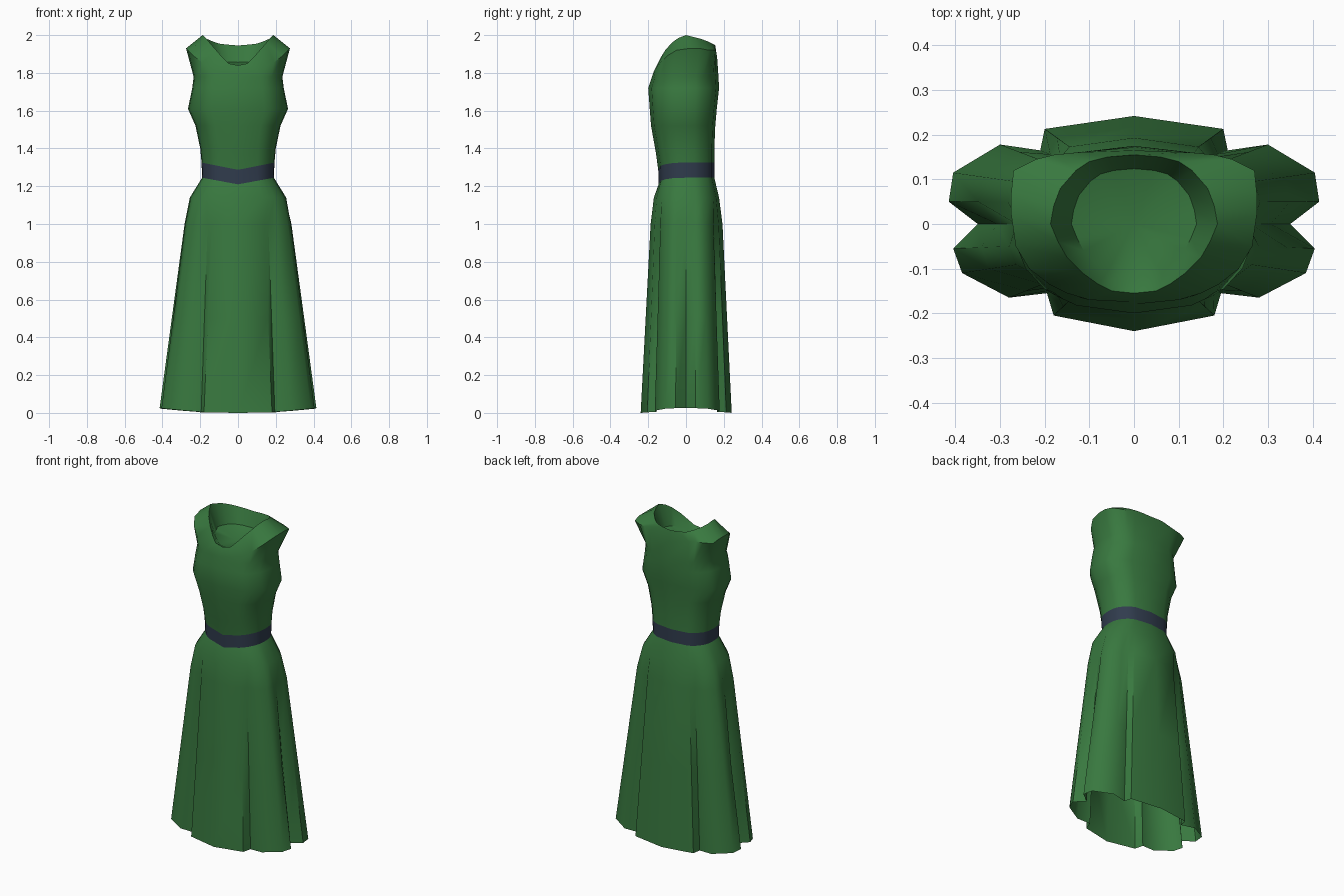
import bpy, bmesh, math

if "Cube" in bpy.data.objects:
    bpy.data.objects.remove(bpy.data.objects["Cube"])

def material(name, rgb):
    m = bpy.data.materials.new(name)
    m.diffuse_color = (*rgb, 1)
    m.use_nodes = True
    m.node_tree.nodes["Principled BSDF"].inputs["Base Color"].default_value = m.diffuse_color
    return m

green = material("green cloth", (0.04, 0.19, 0.05))
navy = material("navy belt", (0.03, 0.045, 0.075))

# Angles of the half ring, from front centre round the side to back centre
ANGLES = [-90, -63, -54, -45, -26, -13, 0, 13, 26, 45, 54, 63, 90]

def oval(z, w, f, b, dip=0.0, n=2.5):
    """Half of a rounded-box ring; the front centre sinks by dip."""
    pts = []
    for a in ANGLES:
        c, s = math.cos(math.radians(a)), math.sin(math.radians(a))
        x = w * max(c, 0) ** (2 / n) if abs(a) < 90 else 0
        y = (b if s > 0 else -f) * abs(s) ** (2 / n)
        pts.append((x, y, z - (dip * (1 - x / w) if s < 0 else 0)))
    return pts

def blend(p, q, t):
    return [tuple(u + (v - u) * t for u, v in zip(a, b)) for a, b in zip(p, q)]

def loft(name, halves, mat, centre=None):
    """Mirror the half rings, bridge them, optionally close the last one."""
    bm = bmesh.new()
    rings = []
    for h in halves:
        full = h + [(-x, y, z) for x, y, z in h[-2:0:-1]]
        rings.append([bm.verts.new(p) for p in full])
    n = len(rings[0])
    for lo, hi in zip(rings, rings[1:]):
        for i in range(n):
            j = (i + 1) % n
            bm.faces.new((lo[i], lo[j], hi[j], hi[i]))
    if centre:
        c = bm.verts.new(centre)
        for i in range(n):
            bm.faces.new((rings[-1][i], rings[-1][(i + 1) % n], c))
    me = bpy.data.meshes.new(name)
    bm.to_mesh(me)
    bm.free()
    ob = bpy.data.objects.new(name, me)
    bpy.context.collection.objects.link(ob)
    me.materials.append(mat)
    bpy.context.view_layer.objects.active = ob
    ob.select_set(True)
    bpy.ops.object.shade_smooth_by_angle(angle=math.radians(50))
    ob.select_set(False)
    return ob

# Skirt: pleated hem fading into a smooth hip
hem = [(0, -.24, 0), (.18, -.205, .003), (.195, -.155, .005), (.28, -.165, .012),
       (.385, -.11, .022), (.405, -.055, .025), (.35, 0, .025), (.415, .05, .025),
       (.405, .115, .022), (.30, .178, .012), (.21, .165, .005), (.20, .213, .003),
       (0, .242, 0)]
waist_low = oval(1.245, .19, .145, .15, .035)
hip = oval(1.14, .255, .17, .175)
thigh_oval = oval(1.0, .285, .185, .195)
pleat = [(x * .69, y * .79, 1.0) for x, y, z in hem]
thigh = blend(thigh_oval, pleat, .5)
loft("skirt", [hem, blend(hem, thigh, .5), thigh, hip, waist_low], green)

# Belt
waist_high = oval(1.325, .193, .147, .15, .038)
loft("belt", [waist_low, waist_high], navy)

# Bodice with hollowed armhole sides, shoulders and a dipped neck
shoulder = [(0, -.175, 1.79), (.10, -.17, 1.81), (.15, -.155, 1.83), (.19, -.135, 1.855),
            (.235, -.10, 1.89), (.265, -.05, 1.92), (.275, .02, 1.93), (.275, .07, 1.93),
            (.27, .12, 1.92), (.22, .145, 1.92), (.18, .155, 1.92), (.13, .16, 1.91),
            (0, .165, 1.88)]
neckline = [(0, -.155, 1.84), (.05, -.15, 1.85), (.08, -.135, 1.88), (.115, -.11, 1.92),
            (.15, -.075, 1.96), (.17, -.04, 1.985), (.187, 0, 2.0), (.18, .04, 1.99),
            (.165, .08, 1.98), (.13, .12, 1.965), (.10, .14, 1.955), (.06, .15, 1.95),
            (0, .155, 1.945)]
neck_inner = [(x * .75, y * .8, 1.83 + (z - 1.84) * .25) for x, y, z in neckline]
loft("bodice", [waist_high, oval(1.40, .2, .16, .15, .02), oval(1.52, .225, .185, .155),
                oval(1.61, .265, .192, .163), oval(1.72, .242, .2, .175),
                oval(1.78, .235, .18, .172), shoulder, neckline, neck_inner],
     green, (0, 0, 1.82))
